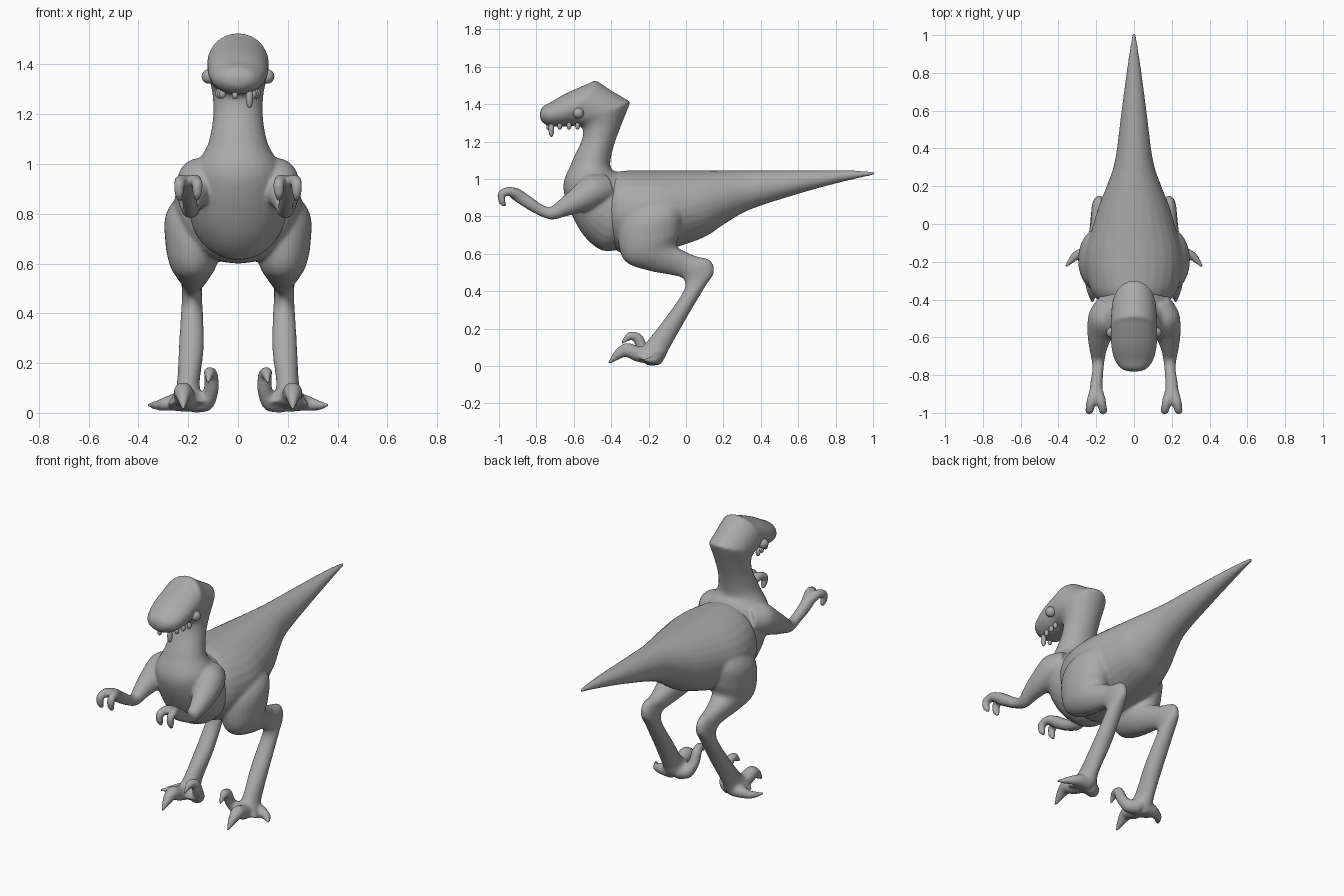
import bpy, bmesh, math
from mathutils import Vector

if "Cube" in bpy.data.objects:
    bpy.data.objects.remove(bpy.data.objects["Cube"], do_unlink=True)

grey = bpy.data.materials.new("plain_grey")
grey.use_nodes = True
tone = (0.4, 0.4, 0.4, 1)
grey.diffuse_color = tone
grey.node_tree.nodes["Principled BSDF"].inputs["Base Color"].default_value = tone

SIDES, STEPS = 28, 6


def spline(p, q, r, s, t):
    """Catmull-Rom blend between q and r."""
    return 0.5 * (2 * q + (r - p) * t + (2 * p - 5 * q + 4 * r - s) * t * t
                  + (3 * q - p - 3 * r + s) * t ** 3)


def skin(bm, rings):
    """Closed smooth surface through elliptical rings (centre, axis, axis)."""
    fine, last = [], len(rings) - 1
    for i in range(last):
        four = [rings[max(0, min(last, i + k))] for k in (-1, 0, 1, 2)]
        for j in range(STEPS):
            fine.append([spline(*column, j / STEPS) for column in zip(*four)])
    fine.append(rings[-1])
    loops = []
    for c, a, b in fine:
        angles = [math.tau * k / SIDES for k in range(SIDES)]
        loops.append([bm.verts.new(c + a * math.cos(w) + b * math.sin(w)) for w in angles])
    faces = [bm.faces.new(loops[0]), bm.faces.new(loops[-1])]
    for lo, hi in zip(loops, loops[1:]):
        for k in range(SIDES):
            n = (k + 1) % SIDES
            faces.append(bm.faces.new((lo[k], lo[n], hi[n], hi[k])))
    bmesh.ops.recalc_face_normals(bm, faces=faces)


def loft(bm, stations, side=1):
    """Stations: y, z of one edge, y, z of the opposite edge, x centre, half width."""
    rings = []
    for ya, za, yb, zb, x, w in stations:
        a, b = Vector((side * x, ya, za)), Vector((side * x, yb, zb))
        rings.append(((a + b) / 2, Vector((w, 0, 0)), (b - a) / 2))
    skin(bm, rings)


def limb(bm, path, side=1):
    """Round tube through points x, y, z, radius."""
    pts = [Vector((side * x, y, z)) for x, y, z, r in path]
    rings, a = [], None
    for i, p in enumerate(pts):
        t = (pts[min(i + 1, len(pts) - 1)] - pts[max(i - 1, 0)]).normalized()
        a = t.orthogonal() if a is None else a - t * a.dot(t)
        a.normalize()
        r = path[i][3]
        rings.append((p, a * r, t.cross(a) * r))
    skin(bm, rings)


def finish(name, bm, fuse=True):
    mesh = bpy.data.meshes.new(name)
    bm.to_mesh(mesh)
    bm.free()
    mesh.materials.append(grey)
    mesh.shade_smooth()
    obj = bpy.data.objects.new(name, mesh)
    bpy.context.scene.collection.objects.link(obj)
    if fuse:  # melt overlapping parts into one organic skin
        remesh = obj.modifiers.new("fuse", "REMESH")
        remesh.mode = "VOXEL"
        remesh.voxel_size = 0.009
        remesh.use_smooth_shade = True
        smooth = obj.modifiers.new("soften", "SMOOTH")
        smooth.factor = 0.5
        smooth.iterations = 6
    return obj


# Hips and tail: y, underside, top, half width
torso = [(-.42, .67, 1.01, .17), (-.36, .61, 1.04, .225), (-.25, .6, 1.045, .255),
         (-.15, .61, 1.045, .255), (-.05, .635, 1.045, .23), (.1, .69, 1.045, .185),
         (.2, .755, 1.045, .145), (.34, .835, 1.045, .1), (.6, .92, 1.045, .066),
         (.8, .975, 1.045, .04), (.95, 1.01, 1.043, .018), (1.01, 1.02, 1.036, .008)]
# Thigh, hock, shin and foot pad
leg = [(-.3, .9, -.08, .96, .1, .08), (-.35, .78, -.02, .84, .17, .115),
       (-.36, .65, -.03, .72, .18, .112), (-.32, .555, -.05, .645, .18, .095),
       (-.2, .51, 0, .61, .18, .07), (-.08, .487, .06, .585, .18, .05),
       (-.02, .47, .13, .565, .185, .042), (-.005, .43, .15, .5, .185, .04),
       (-.03, .37, .1, .42, .185, .045), (-.115, .25, .005, .26, .188, .05),
       (-.21, .13, -.085, .1, .2, .046), (-.25, .09, -.12, .035, .2, .065),
       (-.27, .05, -.17, .005, .2, .085)]
outer_toe = [(.2, -.16, .042, .04), (.26, -.155, .042, .034), (.31, -.17, .032, .024),
             (.335, -.195, .03, .017), (.365, -.23, .032, .006)]
middle_toe = [(.2, -.19, .055, .045), (.215, -.26, .065, .042), (.22, -.32, .085, .038),
              (.22, -.365, .06, .026), (.22, -.415, .012, .006)]
inner_toe = [(.18, -.17, .045, .045), (.13, -.2, .045, .038), (.108, -.23, .09, .03),
             (.108, -.26, .15, .028), (.115, -.3, .16, .023), (.12, -.345, .12, .006)]
bm = bmesh.new()
loft(bm, [(y, lo, y, hi, 0, w) for y, lo, hi, w in torso])
for side in (1, -1):
    loft(bm, leg, side)
    for toe in (outer_toe, middle_toe, inner_toe):
        limb(bm, toe, side)
finish("hips_tail_and_legs", bm)

# Chest, neck and head: front edge, back edge, half width
front = [(-.36, .62, -.25, 1.02, .19), (-.46, .622, -.3, 1.03, .195),
         (-.57, .73, -.37, 1.04, .19), (-.655, .94, -.395, 1.05, .165),
         (-.615, 1.08, -.405, 1.085, .12), (-.56, 1.2, -.385, 1.18, .1),
         (-.55, 1.26, -.345, 1.29, .102), (-.57, 1.283, -.3, 1.405, .115),
         (-.58, 1.283, -.31, 1.42, .118), (-.59, 1.283, -.4, 1.473, .122),
         (-.6, 1.283, -.48, 1.525, .124), (-.61, 1.282, -.51, 1.515, .124),
         (-.66, 1.28, -.64, 1.458, .12), (-.73, 1.282, -.72, 1.412, .1),
         (-.77, 1.305, -.765, 1.388, .065), (-.782, 1.335, -.78, 1.36, .025)]
arm = [(.12, -.42, .95, .075), (.155, -.5, .935, .088), (.18, -.58, .885, .068),
       (.19, -.66, .843, .047), (.19, -.72, .817, .035), (.192, -.78, .835, .03),
       (.2, -.86, .885, .034), (.2, -.92, .925, .032), (.2, -.95, .93, .015)]
bm = bmesh.new()
loft(bm, [(ya, za, yb, zb, 0, w) for ya, za, yb, zb, w in front])
for side in (1, -1):
    limb(bm, arm, side)
    for spread in (-1, 1):  # two hooked fingers
        limb(bm, [(.2 + spread * dx, y, z, r) for dx, y, z, r in (
            (.008, -.88, .905, .027), (.026, -.94, .933, .026), (.036, -.985, .92, .022),
            (.036, -.985, .885, .02), (.034, -.97, .852, .01))], side)
finish("chest_head_and_arms", bm)


def bead(name, x, y, z, r, tall=1):
    bm = bmesh.new()
    bmesh.ops.create_uvsphere(bm, u_segments=16, v_segments=10, radius=r)
    obj = finish(name, bm, fuse=False)
    obj.location = (x, y, z)
    obj.scale.z = tall


# Eyes and teeth
for side, word in ((1, "left"), (-1, "right")):
    bead(word + "_eye", side * .117, -.575, 1.352, .029)
    for i, y in enumerate((-.58, -.625, -.675)):
        bead(f"{word}_tooth_{i}", side * (.078 - .008 * i), y, 1.283, .013, 1.5)
bead("front_tooth", -.012, -.735, 1.277, .012, 1.4)
bead("fang", .046, -.72, 1.265, .015, 2.7)
